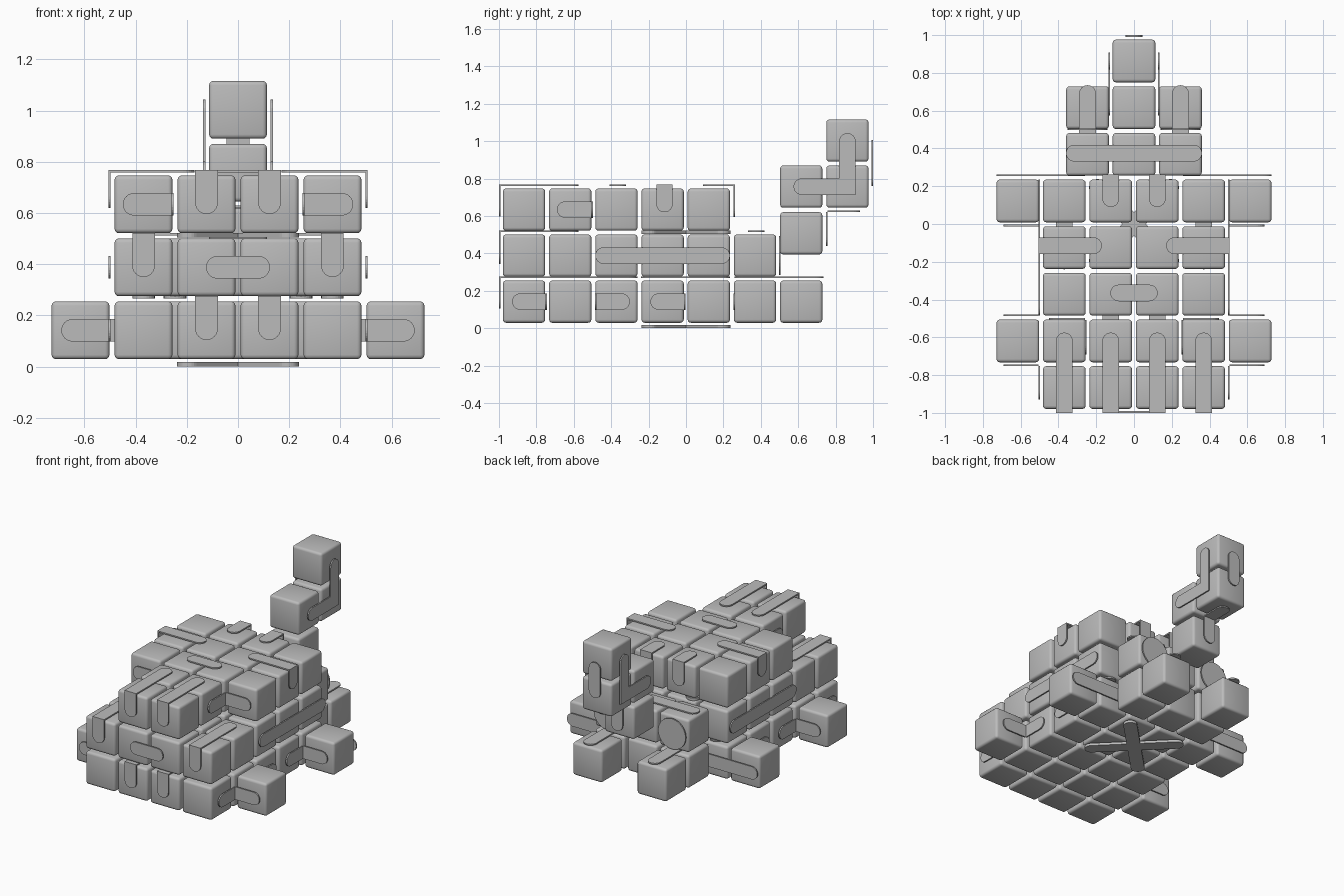
import bpy, bmesh, math
from mathutils import Vector, Matrix

cube = bpy.data.objects.get("Cube")
if cube:
    bpy.data.objects.remove(cube, do_unlink=True)

GREY = (0.5, 0.5, 0.5, 1)
grey = bpy.data.materials.new("plain_grey")
grey.use_nodes = True
grey.diffuse_color = GREY
grey.node_tree.nodes["Principled BSDF"].inputs["Base Color"].default_value = GREY

PITCH, SIZE, WIDTH, THICK = 0.246, 0.226, 0.088, 0.009


def finish(name, bm, smooth):
    bmesh.ops.recalc_face_normals(bm, faces=bm.faces[:])
    for f in bm.faces:
        f.smooth = smooth
    mesh = bpy.data.meshes.new(name)
    bm.to_mesh(mesh)
    bm.free()
    mesh.materials.append(grey)
    ob = bpy.data.objects.new(name, mesh)
    bpy.context.scene.collection.objects.link(ob)
    return ob


def row(j):
    return -0.866 + 0.247 * j


def layer(k):
    return 0.142 + PITCH * k


def blocks(name, centres):
    """Rounded cubes at the given centres."""
    bm = bmesh.new()
    for c in centres:
        bmesh.ops.create_cube(bm, size=SIZE, matrix=Matrix.Translation(c))
    bmesh.ops.bevel(bm, geom=bm.edges[:], offset=0.017, segments=3,
                    profile=0.5, affect='EDGES')
    finish(name, bm, True)


def slab(bm, a, b, n, ends="()", thick=THICK):
    """Flat strip from a to b, outer side facing n; ( and ) mark round ends."""
    a, b, n = Vector(a), Vector(b), Vector(n)
    u = (b - a).normalized()
    v = n.cross(u)
    r = WIDTH / 2
    outline = []
    for end, d, is_round in ((b, u, ends[1] == ")"), (a, -u, ends[0] == "(")):
        side = v if d == u else -v
        if is_round:
            for i in range(13):
                t = math.pi * i / 12
                outline.append(end - d * r + d * r * math.sin(t) - side * r * math.cos(t))
        else:
            outline += [end - side * r, end + side * r]
    face = bm.faces.new([bm.verts.new(p) for p in outline])
    out = bmesh.ops.extrude_face_region(bm, geom=[face])
    moved = [g for g in out["geom"] if isinstance(g, bmesh.types.BMVert)]
    bmesh.ops.translate(bm, verts=moved, vec=-n * thick)


def strap(name, *slabs, mirror=False):
    """One strap made of slabs, optionally repeated on the other side."""
    for s, suffix in ((1, "_left"), (-1, "_right")) if mirror else ((1, ""),):
        bm = bmesh.new()
        for a, b, n, ends in slabs:
            flip = [(p[0] * s, p[1], p[2]) for p in (a, b, n)]
            slab(bm, *flip, ends)
        finish(name + suffix, bm, False)


# Blocks
wide, narrow = (-0.369, -0.123, 0.123, 0.369), (-0.123, 0.123)
blocks("lower_body", [(x, row(j), layer(0)) for x in wide for j in range(5)])
blocks("middle_body", [(x, row(j), layer(1)) for x in wide for j in range(5)])
blocks("upper_body", [(x, row(j), layer(2)) for j in range(5)
                      for x in (wide if j > 1 else narrow)])
blocks("side_legs", [(s * 0.615, row(j), layer(0)) for s in (-1, 1) for j in (1, 4)])
blocks("head", [(i * PITCH, row(5), layer(k)) for i in (-1, 0, 1) for k in (0, 1)])
blocks("feet", [(s * PITCH, row(6), layer(0)) for s in (-1, 1)])
blocks("raised_trunk", [(0, row(6), 0.507), (0, row(6), 0.757),
                        (0, row(7), 0.757), (0, row(7), 1.003)])

# Outer planes of the straps
X, Y, Z = Vector((1, 0, 0)), Vector((0, 1, 0)), Vector((0, 0, 1))
SIDE, FRONT, BACK = 0.506, -1.0, 0.262
TOP0, TOP1, TOP2 = 0.276, 0.522, 0.768

# Straps folded over the front edges
for name, x, top, reach in (("lower_front_strap", 0.123, TOP0, -0.26),
                            ("middle_front_strap", 0.369, TOP1, -0.575),
                            ("upper_front_strap", 0.123, TOP2, -0.575)):
    strap(name, ((x, reach, top), (x, FRONT, top), Z, "(]"),
          ((x, FRONT, top - 0.172), (x, FRONT, top), -Y, "(]"), mirror=True)

# Straps folded over the back and side edges of the upper body
strap("upper_back_strap", ((0.123, 0.09, TOP2), (0.123, BACK, TOP2), Z, "(]"),
      ((0.123, BACK, 0.595), (0.123, BACK, TOP2), Y, "(]"), mirror=True)
strap("upper_side_strap", ((0.17, -0.115, TOP2), (SIDE, -0.115, TOP2), Z, "(]"),
      ((SIDE, -0.115, 0.62), (SIDE, -0.115, TOP2), X, "(]"), mirror=True)

# Straps tucked into inner corners
zl, zu = layer(0), layer(2)
for name, y0, y1, n in (("front_leg_strap", -0.93, -0.753, -Y),
                        ("front_leg_rear_strap", -0.3, -0.478, Y),
                        ("rear_leg_strap", -0.19, -0.012, -Y)):
    strap(name, ((SIDE, y0, zl), (SIDE, y1, zl), X, "(]"),
          ((0.69, y1, zl), (SIDE, y1, zl), n, "(]"), mirror=True)
strap("shoulder_strap", ((0.26, -0.69, zu), (0.26, -0.507, zu), X, "(]"),
      ((0.45, -0.507, zu), (0.26, -0.507, zu), -Y, "(]"), mirror=True)

# Straight straps
zm = layer(1)
strap("front_bar", ((-0.125, FRONT, zm), (0.125, FRONT, zm), -Y, "()"))
strap("top_bar", ((-0.125, -0.365, TOP2), (0.125, -0.365, TOP2), Z, "()"))
strap("side_bar", ((SIDE, -0.485, zm), (SIDE, 0.235, zm), X, "()"), mirror=True)
strap("rear_leg_back_bar", ((0.26, BACK, zl), (0.728, BACK, zl), Y, "()"), mirror=True)
strap("head_bar", ((-0.36, 0.375, TOP1), (0.36, 0.375, TOP1), Z, "()"))
strap("foot_bar", ((PITCH, 0.26, TOP0), (PITCH, 0.735, TOP0), Z, "()"), mirror=True)
strap("inner_bar", ((0.369, -0.24, TOP0), (0.369, 0.235, TOP0), Z, "()"), mirror=True)

# Trunk straps
strap("trunk_side_strap", ((0.136, 0.575, 0.757), (0.136, 0.907, 0.757), X, "(]"),
      ((0.136, row(7), 1.043), (0.136, row(7), 0.713), X, "(]"), mirror=True)
strap("trunk_end_bar", ((0, 1.0, 0.76), (0, 1.0, 1.005), Y, "()"))
strap("trunk_under_strap", ((0, 0.93, 0.621), (0, 0.757, 0.621), -Z, "(]"),
      ((0, 0.757, 0.44), (0, 0.757, 0.621), Y, "(]"))

# Diagonal crosses under the belly and between the layers
for name, z, n in (("belly_cross", 0.0, -Z), ("upper_cross", TOP1, Z)):
    bm = bmesh.new()
    for s in (-1, 1):
        slab(bm, (-0.225, -0.225 * s, z), (0.225, 0.225 * s, z), n, "()", 0.018)
    finish(name, bm, False)

# Round eyes
for s, side in ((1, "left"), (-1, "right")):
    bm = bmesh.new()
    bmesh.ops.create_cone(bm, cap_ends=True, segments=32, radius1=0.105, radius2=0.105,
                          depth=THICK, matrix=Matrix.Translation((s * PITCH, 0.502, zm))
                          @ Matrix.Rotation(math.pi / 2, 4, 'X'))
    finish(side + "_eye", bm, False)
